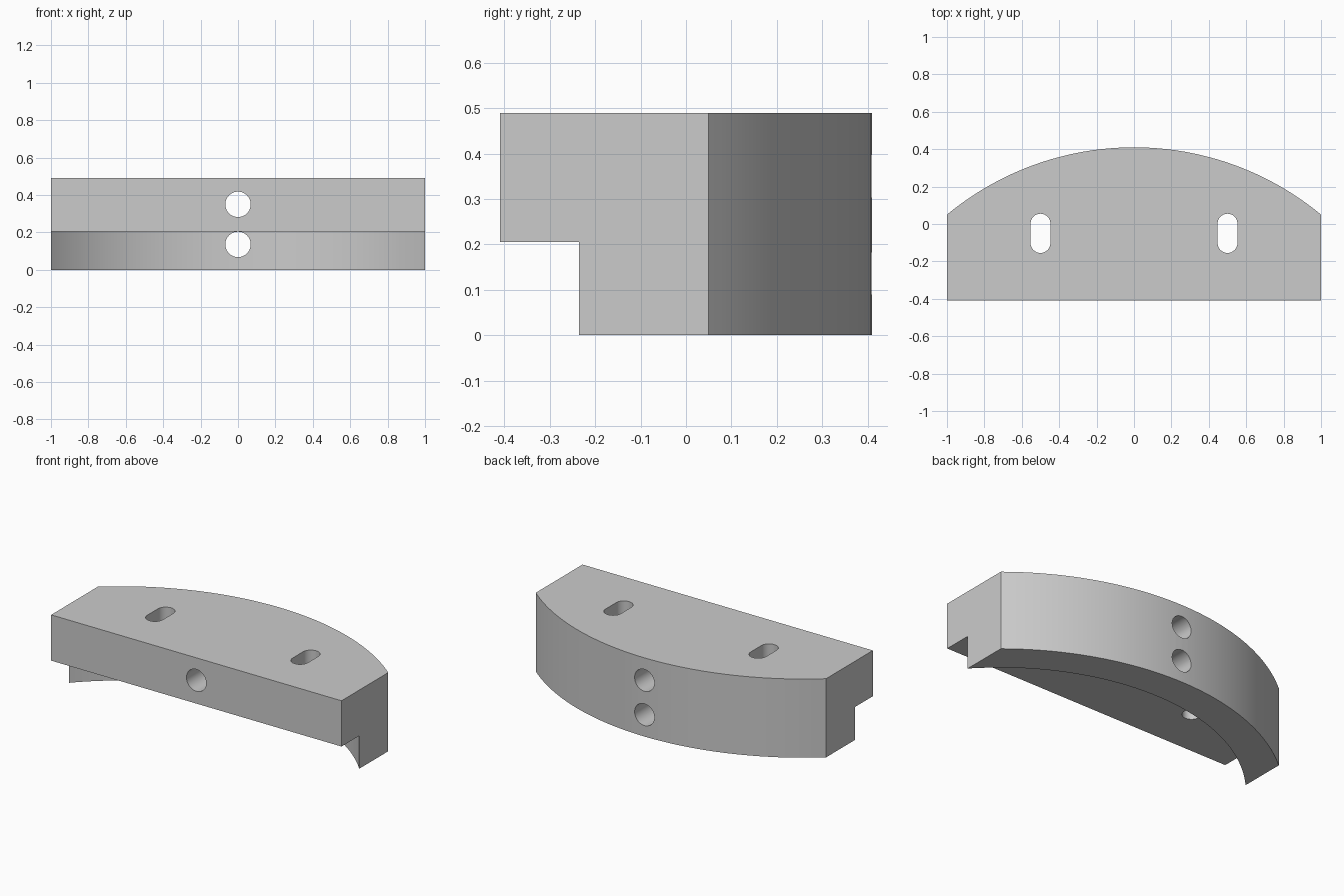
import bpy, bmesh, math

cube = bpy.data.objects.get("Cube")
if cube:
    bpy.data.objects.remove(cube)

HEIGHT, STEP = 0.49, 0.205
FRONT, BACK_CORNER, BACK_PEAK, FOOT = -0.41, 0.05, 0.41, -0.235
SAG = BACK_PEAK - BACK_CORNER
OUTER = (1 + SAG ** 2) / (2 * SAG)
CENTRE = BACK_PEAK - OUTER
INNER = math.hypot(1, FOOT - CENTRE)

grey = bpy.data.materials.new("plain grey")
grey.use_nodes = True
colour = (0.6, 0.6, 0.6, 1)
grey.diffuse_color = colour
grey.node_tree.nodes["Principled BSDF"].inputs["Base Color"].default_value = colour


def prism(name, outline, low, high):
    """Extrude a counter-clockwise xy outline between two heights."""
    bm = bmesh.new()
    base = bm.faces.new([bm.verts.new((x, y, low)) for x, y in outline])
    top = bmesh.ops.extrude_face_region(bm, geom=[base])["geom"]
    verts = [v for v in top if isinstance(v, bmesh.types.BMVert)]
    bmesh.ops.translate(bm, verts=verts, vec=(0, 0, high - low))
    bmesh.ops.recalc_face_normals(bm, faces=bm.faces)
    mesh = bpy.data.meshes.new(name)
    bm.to_mesh(mesh)
    bm.free()
    mesh.materials.append(grey)
    obj = bpy.data.objects.new(name, mesh)
    bpy.context.collection.objects.link(obj)
    return obj


def arc(cx, cy, radius, start, end, steps):
    return [(cx + radius * math.cos(start + (end - start) * i / steps),
             cy + radius * math.sin(start + (end - start) * i / steps))
            for i in range(steps + 1)]


def cut(target, cutter):
    cutter.hide_render = True
    mod = target.modifiers.new(cutter.name, "BOOLEAN")
    mod.operation, mod.solver, mod.object = "DIFFERENCE", "EXACT", cutter
    bpy.context.view_layer.objects.active = target
    bpy.ops.object.modifier_apply(modifier=mod.name)
    bpy.data.objects.remove(cutter)


# Block with a flat front and a bowed back
half = math.asin(1 / OUTER)
bow = arc(0, CENTRE, OUTER, math.pi / 2 - half, math.pi / 2 + half, 48)
body = prism("curved_block", [(-1, FRONT), (1, FRONT)] + bow, 0, HEIGHT)

# Recess under the front, leaving a curved skirt of even thickness
half = math.asin(1 / INNER) + 0.05
hollow = arc(0, CENTRE, INNER, math.pi / 2 - half, math.pi / 2 + half, 48)
cut(body, prism("recess", [(-1.2, -0.6), (1.2, -0.6)] + hollow, -0.1, STEP))

# Slots through the upper slab
for x in (-0.5, 0.5):
    r = 0.053
    slot = arc(x, 0.055 - r, r, 0, math.pi, 16) + arc(x, r - 0.155, r, math.pi, 2 * math.pi, 16)
    cut(body, prism("slot", slot, -0.1, 0.6))

# Round holes from front to back
for z in (0.35, 0.136):
    hole = prism("hole", arc(0, 0, 0.068, 0, 2 * math.pi, 40)[:-1], -1, 1)
    hole.rotation_euler.x = math.pi / 2
    hole.location.z = z
    bpy.context.view_layer.update()
    cut(body, hole)

bpy.ops.object.select_all(action="DESELECT")
body.select_set(True)
bpy.context.view_layer.objects.active = body
bpy.ops.object.shade_smooth_by_angle(angle=math.radians(30))
